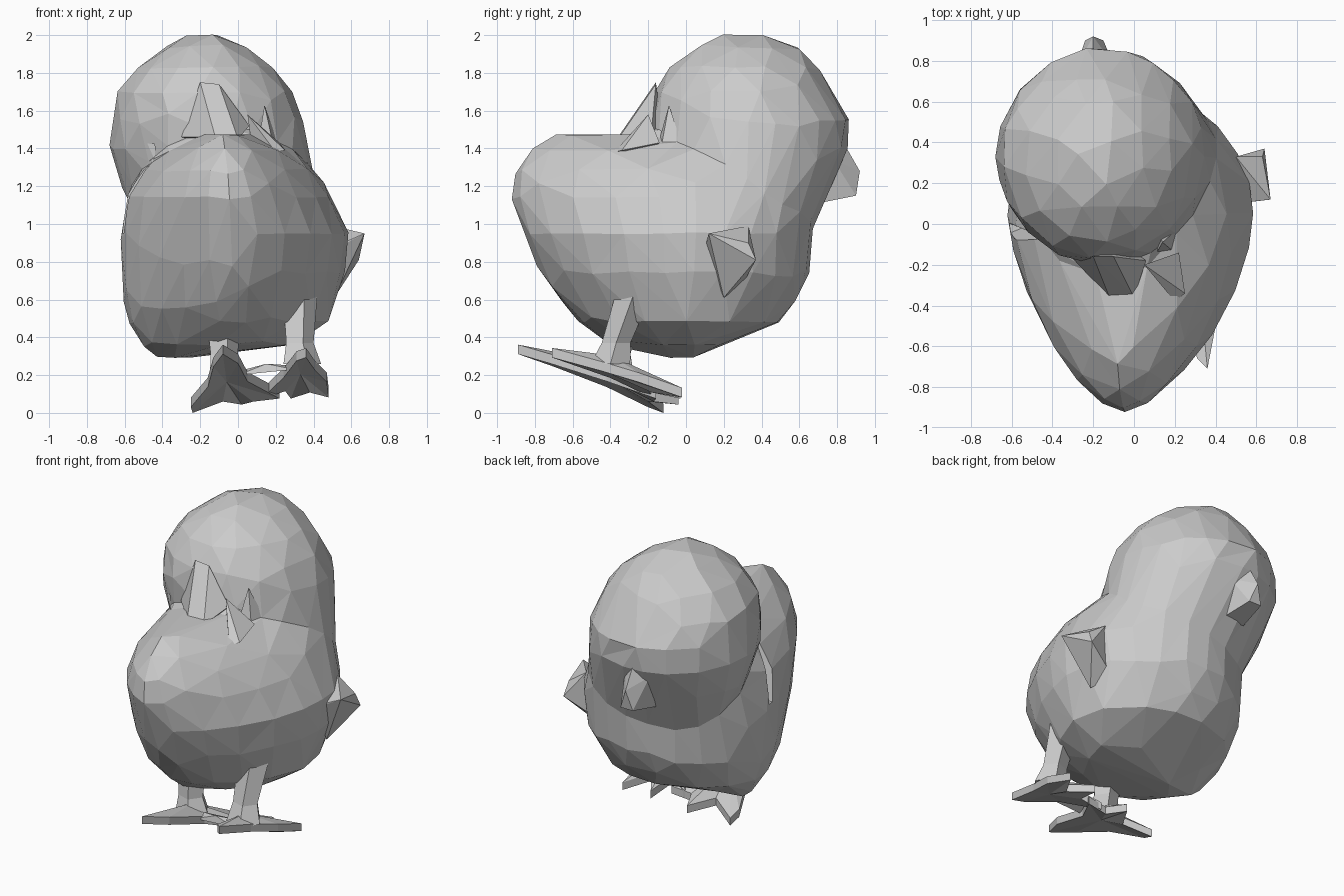
import bpy, bmesh
from math import cos, sin, pi


def finish(name, bm):
    bmesh.ops.recalc_face_normals(bm, faces=bm.faces[:])
    me = bpy.data.meshes.new(name)
    bm.to_mesh(me)
    bm.free()
    ob = bpy.data.objects.new(name, me)
    bpy.context.scene.collection.objects.link(ob)
    return ob


def loft(bm, sections, wide_y, front, back, n=24):
    """Stack egg-shaped rings, each given as z, x range, y range, widest at wide_y."""
    rings = []
    for z, x0, x1, y0, y1 in sections:
        cy = min(max(wide_y, y0 + 0.3 * (y1 - y0)), y1 - 0.3 * (y1 - y0))
        cx, ring = (x0 + x1) / 2, []
        for i in range(n):
            c, s = cos(2 * pi * i / n), sin(2 * pi * i / n)
            e = front if s < 0 else back
            u = abs(c) ** (2 / e) * (1 if c > 0 else -1)
            v = abs(s) ** (2 / e)
            y = cy + v * ((y1 - cy) if s > 0 else (y0 - cy))
            ring.append(bm.verts.new((cx + u * (x1 - x0) / 2, y, z)))
        rings.append(ring)
    for a, b in zip(rings, rings[1:]):
        for i in range(n):
            j = (i + 1) % n
            bm.faces.new((a[i], a[j], b[j], b[i]))
    bm.faces.new(rings[0][::-1])
    bm.faces.new(rings[-1])


def hull(name, points):
    """Faceted solid around a few corner points."""
    bm = bmesh.new()
    for p in points:
        bm.verts.new(p)
    res = bmesh.ops.convex_hull(bm, input=bm.verts[:])
    junk = {v for v in res['geom_interior'] if isinstance(v, bmesh.types.BMVert)}
    bmesh.ops.delete(bm, geom=list(junk), context='VERTS')
    return finish(name, bm)


def foot(name, outline, ankle, lift, thick=0.05):
    """Sloping webbed plate rising to a ridge at the ankle."""
    bm = bmesh.new()
    low = [bm.verts.new((x, y, max(0.0, lift - 0.35 * y + dz))) for x, y, dz in outline]
    up = [bm.verts.new((v.co.x, v.co.y, v.co.z + thick)) for v in low]
    ax, ay = ankle
    top = bm.verts.new((ax, ay, lift + 0.12 - 0.35 * ay))
    bot = bm.verts.new((ax, ay, lift + 0.02 - 0.35 * ay))
    for i in range(len(low)):
        j = (i + 1) % len(low)
        bm.faces.new((low[i], low[j], up[j], up[i]))
        bm.faces.new((up[i], up[j], top))
        bm.faces.new((low[j], low[i], bot))
    return finish(name, bm)


def leg(name, path, n=5):
    """Tube through (x, y, z, radius) points."""
    bm = bmesh.new()
    rings = [[bm.verts.new((x + r * cos(2 * pi * i / n), y + r * sin(2 * pi * i / n), z))
              for i in range(n)] for x, y, z, r in path]
    for a, b in zip(rings, rings[1:]):
        for i in range(n):
            j = (i + 1) % n
            bm.faces.new((a[i], a[j], b[j], b[i]))
    bm.faces.new(rings[0])
    bm.faces.new(rings[-1])
    return finish(name, bm)


# Torso and head, fused and reduced to coarse facets
bm = bmesh.new()
loft(bm, [
    (0.295, -0.43, -0.22, -0.10, 0.06),
    (0.36, -0.51, 0.30, -0.40, 0.20),
    (0.48, -0.58, 0.48, -0.57, 0.50),
    (0.60, -0.61, 0.52, -0.68, 0.59),
    (0.75, -0.62, 0.57, -0.78, 0.66),
    (0.95, -0.62, 0.59, -0.87, 0.67),
    (1.15, -0.59, 0.50, -0.93, 0.72),
    (1.28, -0.51, 0.41, -0.91, 0.75),
    (1.39, -0.38, 0.29, -0.83, 0.74),
    (1.475, -0.20, 0.08, -0.71, 0.50)], 0.05, 1.64, 1.95)
loft(bm, [
    (0.95, -0.50, 0.40, 0.05, 0.66),
    (1.20, -0.62, 0.41, -0.08, 0.77),
    (1.40, -0.68, 0.375, -0.17, 0.86),
    (1.55, -0.67, 0.345, -0.20, 0.87),
    (1.70, -0.645, 0.29, -0.17, 0.78),
    (1.83, -0.54, 0.19, -0.09, 0.70),
    (1.93, -0.40, 0.06, 0.04, 0.61),
    (2.0, -0.27, -0.07, 0.18, 0.42)], 0.34, 2.0, 1.95)
body = finish("body_and_head", bm)
mod = body.modifiers.new("fuse", 'REMESH')
mod.mode = 'VOXEL'
mod.voxel_size = 0.035
mod = body.modifiers.new("soften", 'SMOOTH')
mod.iterations = 6
mod = body.modifiers.new("facets", 'DECIMATE')
mod.ratio = 0.02

# Crease between head and left flank
crease = hull("crease_cutter", [(-0.72, -0.13, 1.45), (-0.72, 0.05, 1.45), (-0.42, -0.08, 1.42),
                                (-0.72, -0.09, 0.95), (-0.72, 0.04, 0.95), (-0.55, -0.02, 0.95)])
crease.hide_render = True
crease.hide_viewport = True
mod = body.modifiers.new("crease", 'BOOLEAN')
mod.operation = 'DIFFERENCE'
mod.object = crease

# Beak on the far side of the head
hull("beak", [(-0.28, 0.78, 1.34), (-0.10, 0.78, 1.34), (-0.20, 0.84, 1.42),
              (-0.20, 0.92, 1.28), (-0.24, 0.90, 1.15), (-0.15, 0.90, 1.15),
              (-0.27, 0.70, 1.11), (-0.11, 0.70, 1.11)])

# Wing tip sticking out of the right flank
hull("wing_tip", [(0.50, 0.33, 0.99), (0.50, 0.10, 0.86), (0.64, 0.37, 0.81),
                  (0.67, 0.12, 0.95), (0.58, 0.11, 0.91), (0.42, 0.30, 0.68),
                  (0.51, 0.20, 0.61), (0.63, 0.33, 0.90)])

# Ruffled feathers between back and head
hull("neck_ruffle", [(-0.20, -0.16, 1.75), (-0.10, -0.16, 1.74), (-0.30, -0.17, 1.46),
                     (0.06, -0.18, 1.52), (-0.12, -0.36, 1.46), (0.0, -0.36, 1.45),
                     (-0.05, -0.1, 1.4)])
hull("feather_spike", [(0.14, -0.09, 1.63), (0.10, -0.16, 1.38), (0.24, 0.0, 1.35),
                       (0.20, -0.14, 1.36), (0.10, 0.0, 1.35)])
hull("feather_flap", [(0.05, -0.20, 1.58), (0.25, -0.34, 1.39), (0.20, -0.38, 1.38),
                      (0.22, -0.14, 1.43), (0.08, -0.22, 1.36)])

# Legs
leg("left_leg", [(-0.06, -0.38, 0.20, 0.11), (-0.08, -0.37, 0.31, 0.08),
                 (-0.09, -0.33, 0.55, 0.10)])
leg("right_leg", [(0.33, -0.40, 0.26, 0.11), (0.32, -0.37, 0.37, 0.08),
                  (0.32, -0.28, 0.62, 0.10)])

# Webbed feet: outline as x, y and a small height offset
foot("left_foot", [(-0.08, -0.89, -0.01), (0.0, -0.72, 0.0), (0.05, -0.42, 0.01),
                   (0.22, -0.16, 0.01), (0.08, -0.17, -0.01), (0.02, -0.04, 0.02),
                   (-0.08, -0.20, -0.02), (-0.24, -0.12, -0.07), (-0.25, -0.20, -0.05),
                   (-0.16, -0.42, -0.02), (-0.13, -0.70, -0.01)], (-0.06, -0.38), 0.01)
foot("right_foot", [(0.36, -0.71, 0.0), (0.41, -0.45, 0.02), (0.47, -0.25, 0.03),
                    (0.48, -0.02, 0.03), (0.38, -0.18, 0.0), (0.28, -0.03, 0.02),
                    (0.25, -0.20, 0.0), (0.12, -0.16, -0.03), (0.24, -0.40, 0.0),
                    (0.31, -0.66, 0.0)], (0.33, -0.40), 0.045)
# Strip of webbing joining the feet
hull("foot_bridge", [(0.0, -0.45, 0.20), (0.0, -0.38, 0.22), (0.30, -0.47, 0.23),
                     (0.30, -0.40, 0.25), (0.15, -0.45, 0.26)])
